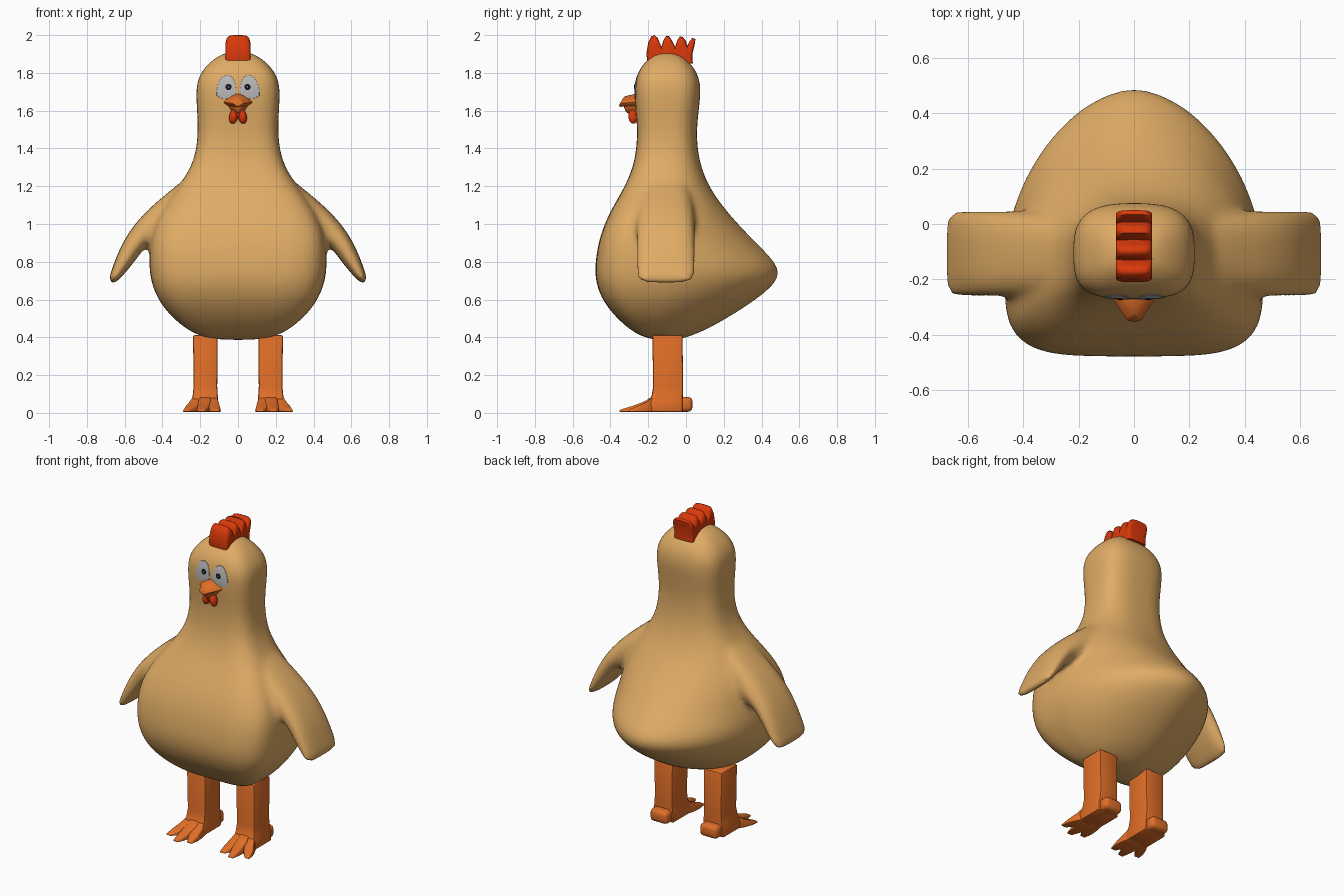
import bpy, bmesh
from math import sin, cos, pi, copysign
from mathutils import Vector, Matrix

if "Cube" in bpy.data.objects:
    bpy.data.objects.remove(bpy.data.objects["Cube"])


def material(name, rgb):
    m = bpy.data.materials.new(name)
    m.diffuse_color = (*rgb, 1)
    m.use_nodes = True
    m.node_tree.nodes["Principled BSDF"].inputs["Base Color"].default_value = m.diffuse_color
    return m


TAN = material("tan", (0.74, 0.41, 0.13))
ORANGE = material("orange", (0.74, 0.155, 0.02))
RED = material("red", (0.70, 0.04, 0.003))
GREY = material("eye_grey", (0.48, 0.48, 0.48))
BLACK = material("black", (0.01, 0.01, 0.01))
WHITE = material("white", (0.9, 0.9, 0.9))


def finish(name, bm, mat, bevel=0, segments=2, angle=0.7):
    bmesh.ops.recalc_face_normals(bm, faces=bm.faces)
    me = bpy.data.meshes.new(name)
    bm.to_mesh(me)
    bm.free()
    ob = bpy.data.objects.new(name, me)
    bpy.context.collection.objects.link(ob)
    me.materials.append(mat)
    bpy.ops.object.select_all(action='DESELECT')
    ob.select_set(True)
    bpy.context.view_layer.objects.active = ob
    if bevel:
        b = ob.modifiers.new("Bevel", 'BEVEL')
        b.width, b.segments = bevel, segments
        bpy.ops.object.modifier_apply(modifier=b.name)
    bpy.ops.object.shade_smooth_by_angle(angle=angle)
    return ob


def loft(bm, rings):
    """Skin a list of equal-length point rings and cap both ends."""
    rows = [[bm.verts.new(p) for p in r] for r in rings]
    n = len(rows[0])
    for a, b in zip(rows, rows[1:]):
        for i in range(n):
            bm.faces.new((a[i], a[(i + 1) % n], b[(i + 1) % n], b[i]))
    bm.faces.new(rows[0][::-1])
    bm.faces.new(rows[-1])


def spow(v, n):
    return copysign(abs(v) ** (2 / n), v)


def ellipsoid(bm, centre, radii, tilt=0):
    bmesh.ops.create_uvsphere(
        bm, u_segments=20, v_segments=12, radius=1,
        matrix=Matrix.Translation(centre) @ Matrix.Rotation(tilt, 4, 'Y') @ Matrix.Diagonal((*radii, 1)))


# Body, neck and head: z, half width, front y, back y
PROFILE = [
    (0.385, 0.11, -0.17, -0.04), (0.408, 0.21, -0.245, 0.03), (0.45, 0.285, -0.31, 0.13),
    (0.52, 0.365, -0.385, 0.25), (0.60, 0.425, -0.445, 0.375), (0.68, 0.457, -0.475, 0.472),
    (0.74, 0.468, -0.482, 0.502), (0.80, 0.472, -0.48, 0.475), (0.90, 0.468, -0.465, 0.375),
    (1.00, 0.445, -0.433, 0.275), (1.10, 0.39, -0.383, 0.19), (1.20, 0.315, -0.322, 0.12),
    (1.30, 0.247, -0.28, 0.08), (1.40, 0.219, -0.262, 0.06), (1.50, 0.212, -0.257, 0.057),
    (1.60, 0.217, -0.267, 0.067), (1.70, 0.224, -0.274, 0.08), (1.77, 0.215, -0.268, 0.073),
    (1.83, 0.178, -0.242, 0.043), (1.88, 0.123, -0.195, -0.005), (1.914, 0.06, -0.14, -0.055)]


def body_ring(z, w, yf, yb):
    k = min(max((z - 0.9) / 0.5, 0), 1)        # 0 on the belly, 1 on the neck
    n_front, n_back = 4.3 - 0.9 * k, 1.78 + 1.1 * k
    yc = yf + (yb - yf) * (0.36 + 0.14 * k)
    pts = []
    for i in range(40):
        t = 2 * pi * i / 40
        c, s = cos(t), sin(t)
        n, b = (n_back, yb - yc) if s > 0 else (n_front, yc - yf)
        pts.append((w * spow(c, n), yc + b * spow(s, n), z))
    return pts


# Wings: upper edge x z, lower edge x z, half depth
WING = [
    (0.17, 1.33, 0.20, 0.95, 0.125), (0.26, 1.258, 0.26, 0.93, 0.145), (0.35, 1.185, 0.33, 0.92, 0.155),
    (0.46, 1.095, 0.43, 0.90, 0.155), (0.55, 1.00, 0.48, 0.89, 0.155),
    (0.614, 0.90, 0.525, 0.832, 0.157), (0.655, 0.80, 0.585, 0.752, 0.158),
    (0.682, 0.72, 0.64, 0.695, 0.156), (0.684, 0.695, 0.66, 0.682, 0.14)]


def wing_ring(side, xt, zt, xb, zb, h):
    pts = []
    for i in range(24):
        t = 2 * pi * i / 24
        k = 0.5 + 0.5 * spow(sin(t), 2.2)
        pts.append((side * (xb + (xt - xb) * k), -0.108 + h * spow(cos(t), 3.2), zb + (zt - zb) * k))
    return pts


bm = bmesh.new()
loft(bm, [body_ring(*p) for p in PROFILE])
for side in (-1, 1):
    loft(bm, [wing_ring(side, *w) for w in WING])
body = finish("body_and_wings", bm, TAN)
sub = body.modifiers.new("Subdivide", 'SUBSURF')
sub.levels = 1
rem = body.modifiers.new("Blend", 'REMESH')
rem.mode, rem.voxel_size, rem.use_smooth_shade = 'VOXEL', 0.015, True
smo = body.modifiers.new("Soften", 'SMOOTH')
smo.factor, smo.iterations = 0.5, 14
for m in ("Subdivide", "Blend", "Soften"):
    bpy.ops.object.modifier_apply(modifier=m)
for p in body.data.polygons:
    p.use_smooth = True
bpy.context.view_layer.update()


def face_y(x, z):
    hit, loc, _, _ = body.ray_cast(Vector((x, -1, z)), Vector((0, 1, 0)))
    return loc.y if hit else -0.26


# Comb: side profile of four fingers, skinned across with rounded sides
COMB = [
    (-0.205, 1.865), (-0.21, 1.90), (-0.20, 1.96), (-0.184, 1.993), (-0.168, 2.0), (-0.15, 1.985),
    (-0.13, 1.937), (-0.12, 1.97), (-0.106, 1.995), (-0.09, 1.995), (-0.074, 1.972),
    (-0.057, 1.938), (-0.047, 1.97), (-0.033, 1.993), (-0.016, 1.99), (-0.002, 1.97),
    (0.008, 1.943), (0.018, 1.967), (0.034, 1.985), (0.05, 1.978), (0.046, 1.95), (0.034, 1.90), (0.036, 1.85)]
SIDES = [(0.066, 0.66), (0.065, 0.76), (0.061, 0.86), (0.053, 0.94), (0.04, 0.985), (0.02, 1)]
bm = bmesh.new()
loft(bm, [[(x, -0.08 + (y + 0.08) * (0.6 + 0.4 * s), 1.85 + (z - 1.85) * s) for y, z in COMB]
          for x, s in [(-x, s) for x, s in SIDES] + SIDES[::-1]])
finish("comb", bm, RED, angle=1.1)

# Eyes: patches laid on the face, with pupils and glints
EYE = [(0.008, 1.70), (0.012, 1.74), (0.025, 1.775), (0.05, 1.792), (0.08, 1.785), (0.102, 1.755),
       (0.115, 1.71), (0.114, 1.675), (0.088, 1.664), (0.05, 1.66), (0.015, 1.665)]
for side, label in ((-1, "left"), (1, "right")):
    bm = bmesh.new()
    rings = []
    for s, lift in ((0.3, 0.003), (0.65, 0.003), (0.96, 0.0025), (1, -0.006)):
        pts = [(side * (0.06 + (x - 0.06) * s), 1.722 + (z - 1.722) * s) for x, z in EYE]
        rings.append([(x, face_y(x, z) - lift, z) for x, z in pts])
    loft(bm, rings)
    finish("eye_" + label, bm, GREY, angle=0.9)
    px, pz = side * 0.05, 1.725
    py = face_y(px, pz) - 0.003
    for name, r, d, mat in (("pupil_", 0.016, 0.003, BLACK), ("glint_", 0.005, 0.005, WHITE)):
        bm = bmesh.new()
        ellipsoid(bm, (px, py, pz), (r, d, r * 1.1))
        finish(name + label, bm, mat, angle=3)


# Beak: upper and lower halves as beveled hulls
def hull(name, pts, mat, bevel):
    bm = bmesh.new()
    bmesh.ops.convex_hull(bm, input=[bm.verts.new(p) for p in pts])
    bmesh.ops.dissolve_limit(bm, angle_limit=0.02, verts=bm.verts, edges=bm.edges)
    return finish(name, bm, mat, bevel)


def both(x, y, z):
    return [(x, y, z), (-x, y, z)]


hull("upper_beak", both(0.08, -0.245, 1.652) + both(0.04, -0.245, 1.686) + [(0, -0.245, 1.695)]
     + both(0.076, -0.275, 1.645) + both(0.028, -0.35, 1.638) + [(0, -0.33, 1.672), (0, -0.357, 1.62)]
     + both(0.06, -0.25, 1.625), ORANGE, 0.006)
hull("lower_beak", both(0.064, -0.245, 1.632) + both(0.035, -0.245, 1.585) + both(0.022, -0.33, 1.622)
     + [(0, -0.315, 1.585)], ORANGE, 0.006)

# Wattle: two hanging lobes joined at the top
bm = bmesh.new()
for side in (-1, 1):
    ellipsoid(bm, (side * 0.023, -0.28, 1.57), (0.023, 0.025, 0.04), -side * 0.2)
ellipsoid(bm, (0, -0.278, 1.585), (0.03, 0.024, 0.025))
finish("wattle", bm, RED, angle=3)


# Legs with heels and three splayed toes
def box_ring_z(z, x0, x1, y0, y1):
    return [(x0, y0, z), (x1, y0, z), (x1, y1, z), (x0, y1, z)]


def toe_ring(x, y, w, h):
    return [(x - w, y, 0.005), (x + w, y, 0.005), (x + w * 0.8, y, h), (x - w * 0.8, y, h)]


TOES = [(0.143, 0.115, -0.325), (0.173, 0.192, -0.352), (0.205, 0.275, -0.305)]   # root x, tip x, tip y
for side, label in ((-1, "left"), (1, "right")):
    def part(name, rings, bevel, segments=2):
        bm = bmesh.new()
        loft(bm, [[(side * x, y, z) for x, y, z in r] for r in rings])
        finish(name + "_" + label, bm, ORANGE, bevel, segments)

    part("leg", [box_ring_z(0.005, 0.102, 0.25, -0.20, -0.018),
                 box_ring_z(0.055, 0.104, 0.248, -0.20, -0.018),
                 box_ring_z(0.09, 0.107, 0.24, -0.182, -0.017),
                 box_ring_z(0.14, 0.11, 0.235, -0.174, -0.016),
                 box_ring_z(0.412, 0.107, 0.238, -0.178, -0.018)], 0.01)
    part("heel", [box_ring_z(0.006, 0.112, 0.237, -0.06, 0.034),
                  box_ring_z(0.085, 0.114, 0.235, -0.06, 0.034)], 0.024, 3)
    for i, (xr, xt, yt) in enumerate(TOES):
        rings = []
        for f, w, h in ((0, 0.036, 0.095), (0.3, 0.04, 0.06), (0.65, 0.035, 0.036), (1, 0.018, 0.016)):
            rings.append(toe_ring(xr + (xt - xr) * f, -0.165 + (yt + 0.165) * f, w, h))
        part("toe_%d" % (i + 1), rings, 0.006)
